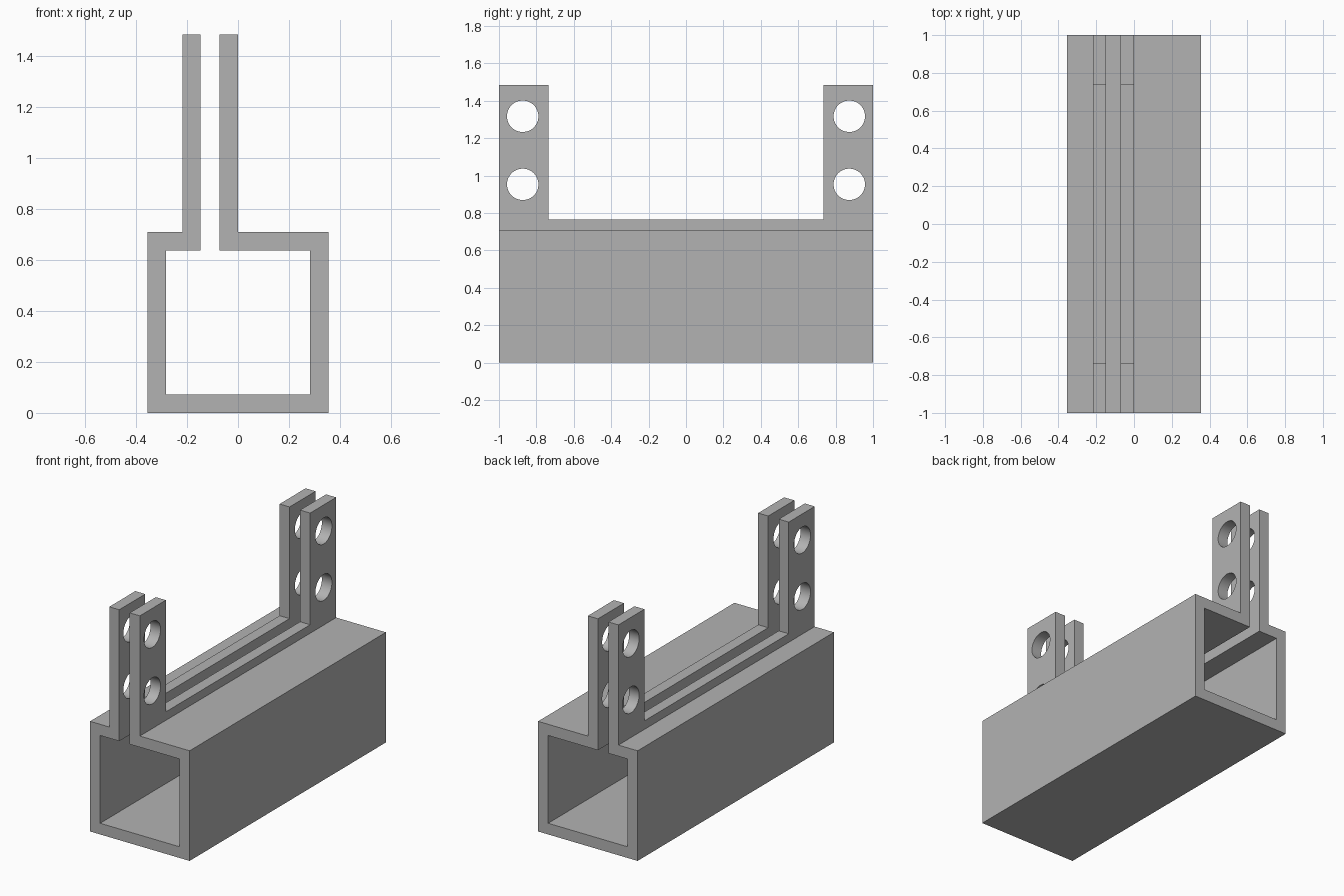
import bpy
import bmesh
import math
from mathutils import Matrix, Vector

cube = bpy.data.objects.get("Cube")
if cube:
    bpy.data.objects.remove(cube, do_unlink=True)

grey = bpy.data.materials.new("plain grey")
grey.use_nodes = True
colour = (0.45, 0.45, 0.45, 1)
grey.diffuse_color = colour
grey.node_tree.nodes["Principled BSDF"].inputs["Base Color"].default_value = colour

HALF_LENGTH = 1.0
HALF_WIDTH = 0.355
WALL = 0.072
TUBE_TOP = 0.71
RAIL_TOP = 0.765
POST_TOP = 1.485
POST_INNER_Y = 0.735


def add_object(name, bm):
    bmesh.ops.recalc_face_normals(bm, faces=bm.faces[:])
    mesh = bpy.data.meshes.new(name)
    bm.to_mesh(mesh)
    bm.free()
    mesh.materials.append(grey)
    obj = bpy.data.objects.new(name, mesh)
    bpy.context.collection.objects.link(obj)
    return obj


def cut(target, cutter):
    cutter.hide_render = True
    mod = target.modifiers.new("cut", "BOOLEAN")
    mod.operation = "DIFFERENCE"
    mod.solver = "EXACT"
    mod.object = cutter
    bpy.context.view_layer.objects.active = target
    bpy.ops.object.modifier_apply(modifier=mod.name)
    bpy.data.objects.remove(cutter, do_unlink=True)


# Slotted square tube with two upright flanges, as one extruded section
inner = HALF_WIDTH - WALL
ceiling = TUBE_TOP - WALL
section = [
    (-HALF_WIDTH, 0), (HALF_WIDTH, 0), (HALF_WIDTH, TUBE_TOP),
    (0, TUBE_TOP), (0, POST_TOP), (-WALL, POST_TOP), (-WALL, ceiling),
    (inner, ceiling), (inner, WALL), (-inner, WALL), (-inner, ceiling),
    (-0.147, ceiling), (-0.147, POST_TOP), (-0.218, POST_TOP),
    (-0.218, TUBE_TOP), (-HALF_WIDTH, TUBE_TOP),
]
bm = bmesh.new()
face = bm.faces.new([bm.verts.new((x, -HALF_LENGTH, z)) for x, z in section])
extruded = bmesh.ops.extrude_face_region(bm, geom=[face], use_keep_orig=True)
bmesh.ops.translate(
    bm, vec=Vector((0, 2 * HALF_LENGTH, 0)),
    verts=[v for v in extruded["geom"] if isinstance(v, bmesh.types.BMVert)])
bracket = add_object("slotted_tube_bracket", bm)

# Flanges lowered to a rail between the end posts
bm = bmesh.new()
bmesh.ops.create_cube(bm, size=1, matrix=(
    Matrix.Translation((0, 0, RAIL_TOP + 0.5))
    @ Matrix.Diagonal((1, 2 * POST_INNER_Y, 1, 1))))
cut(bracket, add_object("rail_cutter", bm))

# Two bolt holes through each pair of posts
bm = bmesh.new()
for y in (-0.873, 0.873):
    for z in (0.953, 1.317):
        bmesh.ops.create_cone(
            bm, cap_ends=True, segments=48, radius1=0.084, radius2=0.084, depth=1,
            matrix=Matrix.Translation((0, y, z)) @ Matrix.Rotation(math.pi / 2, 4, "Y"))
cut(bracket, add_object("hole_cutter", bm))

# Smooth hole walls, crisp edges elsewhere
bpy.ops.object.select_all(action="DESELECT")
bracket.select_set(True)
bpy.context.view_layer.objects.active = bracket
bpy.ops.object.shade_smooth_by_angle(angle=math.radians(30))
